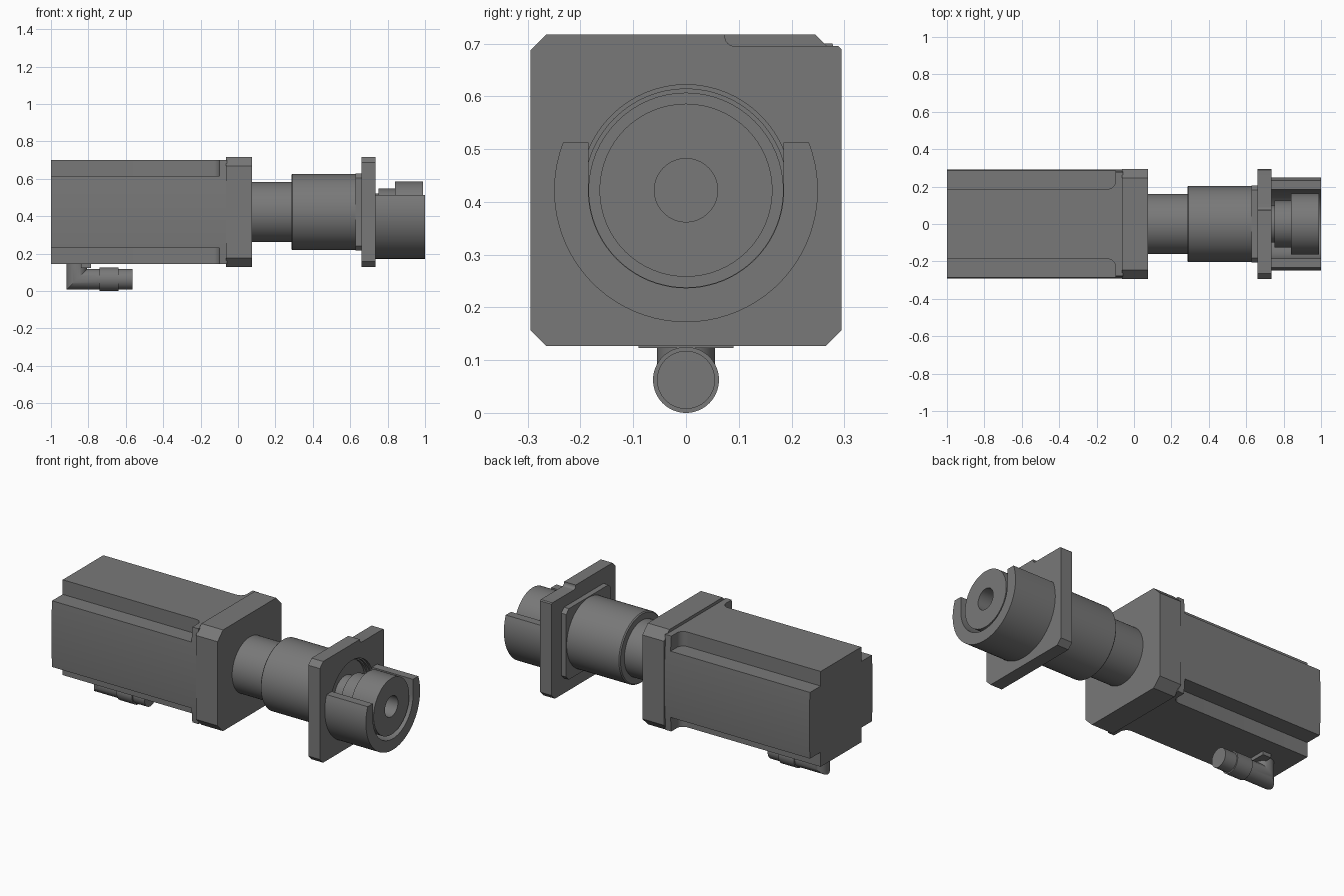
import bpy, bmesh, math
from mathutils import Vector

cube = bpy.data.objects.get("Cube")
if cube:
    bpy.data.objects.remove(cube, do_unlink=True)

AXIS = 0.422   # height of the drive axis
SEG = 64

grey = bpy.data.materials.new("dark_grey_metal")
grey.use_nodes = True
colour = (0.19, 0.19, 0.19, 1)
grey.diffuse_color = colour
grey.node_tree.nodes["Principled BSDF"].inputs["Base Color"].default_value = colour


def finish(name, bm):
    """Turn a bmesh into a shaded object."""
    bmesh.ops.remove_doubles(bm, verts=bm.verts, dist=1e-5)
    bmesh.ops.recalc_face_normals(bm, faces=bm.faces)
    me = bpy.data.meshes.new(name)
    bm.to_mesh(me)
    bm.free()
    me.materials.append(grey)
    ob = bpy.data.objects.new(name, me)
    bpy.context.collection.objects.link(ob)
    shade(ob)
    return ob


def shade(ob):
    for p in ob.data.polygons:
        p.use_smooth = True
    ob.data.set_sharp_from_angle(angle=math.radians(25))


def loft(name, rings):
    """Join rings of points, capping both ends."""
    bm = bmesh.new()
    loops = [[bm.verts.new(p) for p in ring] for ring in rings]
    n = len(loops[0])
    for a, b in zip(loops, loops[1:]):
        for i in range(n):
            j = (i + 1) % n
            bm.faces.new((a[i], a[j], b[j], b[i]))
    bm.faces.new(loops[0])
    bm.faces.new(loops[-1])
    return finish(name, bm)


def prism_x(name, profile, x0, x1):
    """Extrude a (y, height from axis) outline along x."""
    return loft(name, [[(x, y, AXIS + h) for y, h in profile] for x in (x0, x1)])


def lathe(name, profile, height=AXIS):
    """Spin an (x, radius) outline about the x direction."""
    bm = bmesh.new()
    vs = [bm.verts.new((x, 0, height + r)) for x, r in profile]
    edges = [bm.edges.new(p) for p in zip(vs, vs[1:])]
    bmesh.ops.spin(bm, geom=vs + edges, cent=(0, 0, height), axis=(1, 0, 0),
                   angle=2 * math.pi, steps=SEG)
    return finish(name, bm)


def rod(name, x0, x1, r, height=AXIS):
    return lathe(name, [(x0, 0), (x0, r), (x1, r), (x1, 0)], height)


def chamfered(h, c):
    """Square outline with cut corners."""
    return [(-h + c, -h), (h - c, -h), (h, -h + c), (h, h - c),
            (h - c, h), (-h + c, h), (-h, h - c), (-h, -h + c)]


def arc(cx, cy, r, start, end, steps):
    return [(cx + r * math.cos(math.radians(start + (end - start) * i / steps)),
             cy + r * math.sin(math.radians(start + (end - start) * i / steps)))
            for i in range(steps + 1)]


def cut(ob, cutter):
    mod = ob.modifiers.new("cut", "BOOLEAN")
    mod.operation = "DIFFERENCE"
    mod.solver = "EXACT"
    mod.object = cutter
    bpy.context.view_layer.objects.active = ob
    bpy.ops.object.modifier_apply(modifier=mod.name)
    bpy.data.objects.remove(cutter, do_unlink=True)
    shade(ob)


# Motor body: flat top and bottom, gently bowed sides
half = 0.278
bow = 0.014
side = []
for i in range(17):
    t = -1 + i / 8
    side.append((half + bow * (1 - t * t), half * t))
outline = side + [(-y, -h) for y, h in side]
motor = prism_x("motor_body", outline, -1, -0.06)

# Four corner channels with a rounded inner end
for sy in (-1, 1):
    for sz in (-1, 1):
        plan = [(-1.1, 0.187), (-0.14, 0.187)]
        plan += arc(-0.14, 0.227, 0.04, -90, 0, 8)
        plan += [(-0.1, 0.4), (-1.1, 0.4)]
        cut(motor, loft("channel_cutter", [
            [(x, sy * y, AXIS + sz * h) for x, y in plan] for h in (0.193, 0.4)]))

# Motor mounting flange
prism_x("motor_flange", chamfered(0.295, 0.05), -0.065, 0.075)

# Stepped housing between the flanges
rod("housing_neck", 0.07, 0.29, 0.161)
lathe("housing_sleeve", [(0.285, 0), (0.285, 0.197), (0.291, 0.203),
                         (0.64, 0.203), (0.64, 0)])
prism_x("square_collar", chamfered(0.207, 0.025), 0.628, 0.665)

# Front plate with a shallow step on the top edge
h, c = 0.295, 0.03
step = 0.273
plate_outline = [(-h + c, -h), (h - c, -h), (h, -h + c), (h, step - 0.006),
                 (h - 0.006, step)]
plate_outline += arc(0.092, step + 0.018, 0.018, 270, 180, 6)
plate_outline += [(0.074, h), (-h + c, h), (-h, h - c)]
plate_outline += [(-h, -h + c)]
plate = prism_x("front_plate", plate_outline, 0.66, 0.735)
cut(plate, lathe("bore_cutter", [(0.69, 0), (0.69, 0.184), (0.705, 0.184), (0.705, 0.192),
                                 (0.72, 0.192), (0.72, 0.2), (0.76, 0.2), (0.76, 0)]))

# Open-topped guard around the output shaft
rim = 0.09
outer, inner = 0.25, 0.185
a = math.degrees(math.asin(rim / outer))
guard = arc(0, 0, outer, 180 - a, 360 + a, 48) + [(inner, rim)]
guard += arc(0, 0, inner, 0, -180, 40) + [(-inner, rim)]
prism_x("shaft_guard", guard, 0.73, 1)

# Output shaft with a bored end
lathe("output_shaft", [(0.68, 0), (0.68, 0.1), (0.75, 0.1), (0.75, 0.125), (0.84, 0.125),
                       (0.84, 0.164), (0.99, 0.164), (0.99, 0.06), (0.86, 0.06), (0.86, 0)])

# Cable connector: mitred elbow, grip ring and tip
low = 0.0625
r = 0.055
ex = -0.862
circle = arc(0, 0, r, 0, 360, 40)[:-1]
loft("connector_elbow", [
    [(-0.73, u, low + v) for u, v in circle],
    [(ex + v, u, low + v) for u, v in circle],
    [(ex + v, u, 0.15) for u, v in circle]])
rod("connector_grip", -0.74, -0.64, 0.0625, low)
rod("connector_tip", -0.65, -0.565, 0.055, low)

# Connector base
bx0, bx1, bw = -0.84, -0.785, 0.09
loft("connector_base", [[(bx0, -bw, z), (bx1, -bw, z), (bx1, bw, z), (bx0, bw, z)]
                        for z in (0.123, 0.15)])
